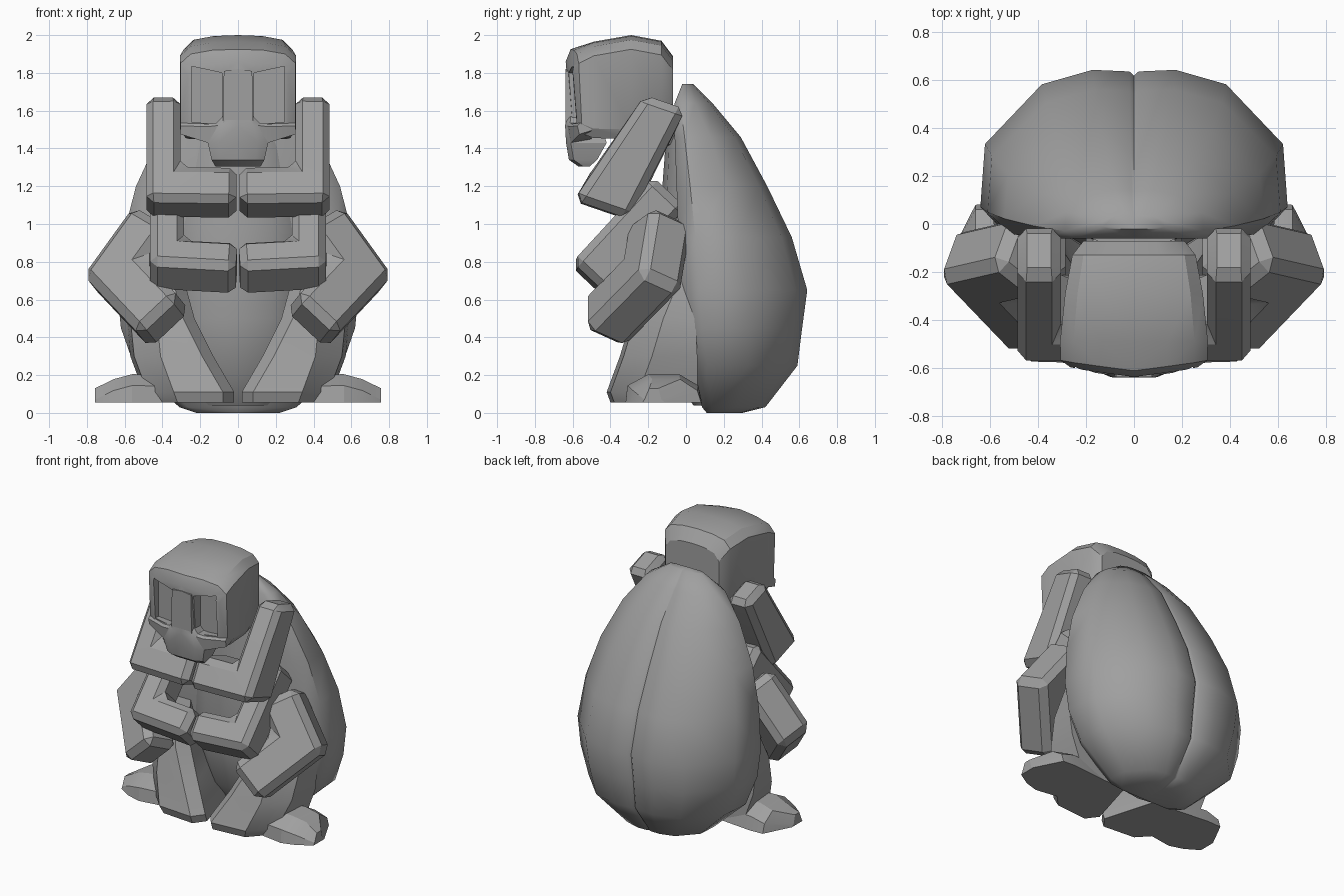
import bpy, bmesh, math
from mathutils import Vector

cube = bpy.data.objects.get("Cube")
if cube:
    bpy.data.objects.remove(cube, do_unlink=True)

GREY = (0.35, 0.35, 0.35, 1.0)
mat = bpy.data.materials.new("stone_grey")
mat.use_nodes = True
mat.diffuse_color = GREY
bsdf = mat.node_tree.nodes["Principled BSDF"]
bsdf.inputs["Base Color"].default_value = GREY
bsdf.inputs["Roughness"].default_value = 0.8
parts = []


def loft(name, rings, closed=True, bevel=0.0, angle=30):
    """Skin a list of rings, cap the ends, then bevel and mirror across x."""
    bm = bmesh.new()
    vs = [[bm.verts.new(p) for p in ring] for ring in rings]
    n = len(rings[0])
    for a, b in zip(vs, vs[1:]):
        for i in range(n if closed else n - 1):
            j = (i + 1) % n
            bm.faces.new((a[i], a[j], b[j], b[i]))
    bm.faces.new(vs[0])
    bm.faces.new(vs[-1])
    bmesh.ops.recalc_face_normals(bm, faces=bm.faces)
    me = bpy.data.meshes.new(name)
    bm.to_mesh(me)
    bm.free()
    me.materials.append(mat)
    ob = bpy.data.objects.new(name, me)
    bpy.context.collection.objects.link(ob)
    if bevel:
        mod = ob.modifiers.new("bevel", "BEVEL")
        mod.width, mod.segments = bevel, 1
        mod.limit_method, mod.angle_limit = "ANGLE", math.radians(35)
    mod = ob.modifiers.new("mirror", "MIRROR")
    mod.use_clip = True
    mod.merge_threshold = 0.0005
    parts.append((ob, angle))
    return ob


def prism(name, outline, y0, y1, **kw):
    return loft(name, [[(x, y, z) for x, z in outline] for y in (y0, y1)], **kw)


def bent_arm(name, path, w1, w2, thick, taper, bevel):
    """Slab along a three-point path, mitred at the elbow; thick is a half vector
    that is scaled by taper at the shoulder."""
    p = [Vector(q) for q in path]
    d1, d2 = (p[1] - p[0]).normalized(), (p[2] - p[1]).normalized()
    n = d1.cross(d2).normalized()
    s1, s2 = d1.cross(n), d2.cross(n)
    c = s1.dot(s2)
    mitre = ((w1 - c * w2) * s1 + (w2 - c * w1) * s2) / (1 - c * c)
    t = Vector(thick)
    rings = [[q + s + h, q - s + h, q - s - h, q + s - h]
             for q, s, h in zip(p, (s1 * w1, mitre, s2 * w2), (t * taper, t, t))]
    return loft(name, rings, bevel=bevel)


# Big two-lobed back shell: cross-section fractions swept through the heights
section = [(0, .965), (.03, .99), (.27, 1), (.6, .91), (.97, .54),
           (1, .15), (.85, 0), (0, 0)]
levels = [  # height, half width, front, back
    (1.74, .13, -.02, .04), (1.64, .29, -.06, .14), (1.46, .42, -.06, .29),
    (1.2, .54, -.05, .43), (.93, .61, -.04, .56), (.65, .64, -.03, .642),
    (.45, .62, -.01, .615), (.25, .55, .03, .59), (.03, .31, .085, .42),
    (0, .22, .11, .30)]
loft("back_shell", [[(w * u, f + (b - f) * v, z) for u, v in section]
                    for z, w, f, b in levels], closed=False, angle=50)

# Torso in front of the shell
belly = [(1.6, .22, -.10, 0), (1.4, .33, -.11, .1), (1.0, .42, -.14, .2),
         (.5, .42, -.15, .2), (.2, .33, -.08, .2), (.04, .24, .04, .2)]
curve = [math.radians(a) for a in (0, 25, 50, 75, 90)]
loft("torso", [[(w * math.sin(a), b + (f - b) * math.cos(a), z) for a in curve]
               + [(0, b, z)] for z, w, f, b in belly], closed=False, angle=50)

# Neck
prism("neck", [(0, 1.4), (.15, 1.42), (.2, 1.5), (.17, 1.58), (0, 1.61)],
      -.35, 0, closed=False)

# Head: blocky helmet with an arched crown; the face leans back at chin and sides
head_sections = [  # depth, half width, bottom, top, lean, sweep
    (-.637, .265, 1.50, 1.86, .08, .13), (-.608, .305, 1.48, 1.925, .05, .13),
    (-.49, .308, 1.455, 1.965, 0, 0), (-.29, .287, 1.45, 2.0, 0, 0),
    (-.13, .257, 1.47, 1.97, 0, 0), (-.07, .21, 1.52, 1.89, 0, 0)]
head_rings = []
for y, w, lo, hi, lean, sweep in head_sections:
    half = [(0, hi), (.45 * w, hi - .005), (.82 * w, hi - .025), (w, hi - .075),
            (w, lo + .05), (.9 * w, lo), (0, lo)]
    head_rings.append([(x, y + lean * (1.86 - z) + sweep * x, z) for x, z in half])
head = loft("head", head_rings, closed=False)

# Sunken eye sockets
cutter = prism("socket_cutter", [(.245, 1.835), (.085, 1.80), (.085, 1.56),
                                 (.12, 1.53), (.245, 1.54)], -.72, -.545)
cutter.hide_render = True
parts.pop()
mod = head.modifiers.new("sockets", "BOOLEAN")
mod.operation, mod.solver, mod.object = "DIFFERENCE", "EXACT", cutter

# Nose bridge, cheek ledges and muzzle
prism("nose_bridge", [(0, 1.82), (.075, 1.81), (.08, 1.52), (0, 1.52)],
      -.637, -.53, closed=False)
cheek = [(.08, -.632, 1.54, 1.43), (.16, -.62, 1.53, 1.43), (.304, -.575, 1.535, 1.475)]
loft("cheek_ledge", [[(x, f, hi - .015), (x, f + .015, hi), (x, -.5, hi),
                      (x, -.5, lo + .02), (x, f + .01, lo)] for x, f, hi, lo in cheek])
muzzle = [(1.57, .08, -.635, -.5), (1.52, .13, -.64, -.45), (1.43, .16, -.635, -.42),
          (1.34, .14, -.62, -.47), (1.305, .12, -.57, -.51)]
loft("muzzle", [[(0, f, z), (w * .65, f, z), (w, f + .025, z), (w * .95, b, z), (0, b, z)]
                for z, w, f, b in muzzle], closed=False)

# Three pairs of bent arms
bent_arm("upper_arm", [(.395, -.11, 1.645), (.395, -.39, 1.17), (.008, -.395, 1.165)],
         .09, .11, (0, -.145, .05), .75, .04)
bent_arm("middle_arm", [(.375, -.09, 1.17), (.375, -.445, .785), (.008, -.455, .765)],
         .09, .10, (0, -.09, .085), 1, .04)
bent_arm("lower_arm", [(.435, -.135, 1.005), (.63, -.18, .735), (.385, -.435, .475)],
         .13, .145, (-.04, .11, -.05), 1, .045)

# Thick legs, flaring forward towards the ground
leg = [(.055, .01, .48, -.40, .06), (.11, .01, .50, -.42, .06), (.3, .12, .57, -.35, .06),
       (.5, .22, .59, -.29, .05), (.72, .28, .56, -.2, .04)]
loft("leg", [[(a + .01, f + .08, z), (a + .07, f, z), (b - .16, f + .02, z),
              (b - .02, f + .17, z), (b, k, z), (a + .12, k, z)]
             for z, a, b, f, k in leg])

# Low feet pointing outwards
foot = [(.3, -.28, .06, .20), (.56, -.32, .085, .205), (.66, -.29, .08, .178),
        (.757, -.23, -.11, .13)]
loft("foot", [[(x, f, .055), (x, f + .01, h - .06), (x, .7 * f + .3 * k, h),
               (x, .3 * f + .7 * k, h), (x, k - .02, h - .06), (x, k, .055)]
              for x, f, k, h in foot], angle=25)

# Apply modifiers, tidy normals and shade
bpy.context.view_layer.update()
bpy.ops.object.select_all(action="DESELECT")
for ob, angle in parts:
    ob.select_set(True)
    bpy.context.view_layer.objects.active = ob
    bpy.ops.object.convert(target="MESH")
    bm = bmesh.new()
    bm.from_mesh(ob.data)
    bmesh.ops.recalc_face_normals(bm, faces=bm.faces)
    bm.to_mesh(ob.data)
    bm.free()
    bpy.ops.object.shade_smooth_by_angle(angle=math.radians(angle))
    ob.select_set(False)
bpy.data.objects.remove(cutter, do_unlink=True)
